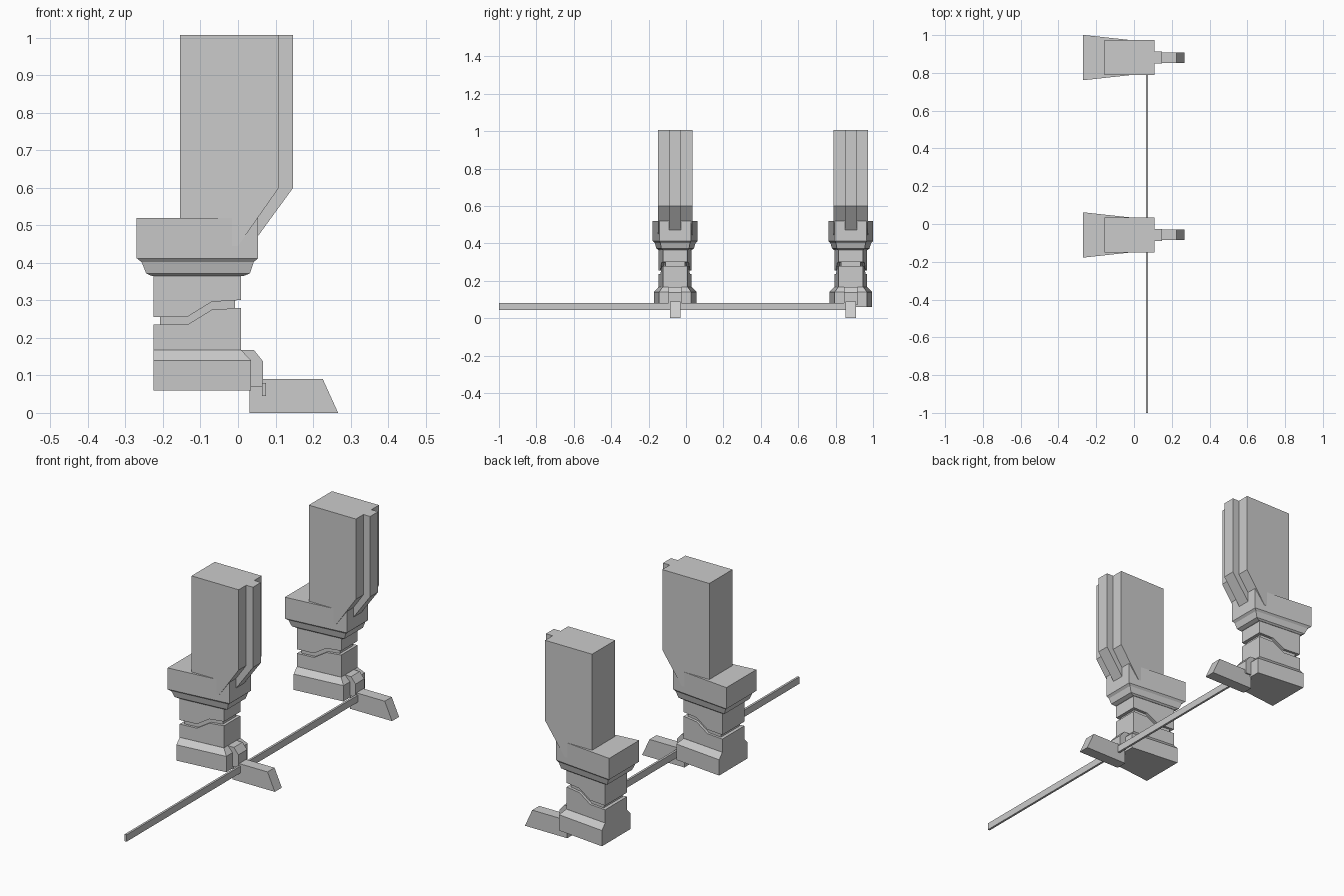
import bpy

if "Cube" in bpy.data.objects:
    bpy.data.objects.remove(bpy.data.objects["Cube"])

CENTRES = {"front": -0.058, "back": 0.881}


def make(name, verts, faces, y):
    mesh = bpy.data.meshes.new(name)
    mesh.from_pydata(verts, [], faces)
    obj = bpy.data.objects.new(name, mesh)
    obj.location.y = y
    bpy.context.collection.objects.link(obj)
    return obj


def plate(name, profile, back, front, y):
    """Extrude an anticlockwise x-z profile in y; half width runs from back to front along x."""
    xs = [p[0] for p in profile]
    x0, x1 = min(xs), max(xs)
    half = lambda x: back + (front - back) * (x - x0) / (x1 - x0)
    n = len(profile)
    verts = [(x, s * half(x), z) for s in (-1, 1) for x, z in profile]
    faces = [tuple(range(n)), tuple(range(2 * n - 1, n - 1, -1))]
    faces += [(i, i + n, (i + 1) % n + n, (i + 1) % n) for i in range(n)]
    return make(name, verts, faces, y)


def stack(name, rings, y):
    """Loft trapezoid rings (z, x back, x front, half back, half front) upward."""
    verts, faces = [], []
    for z, x0, x1, hb, hf in rings:
        verts += [(x0, -hb, z), (x1, -hf, z), (x1, hf, z), (x0, hb, z)]
    for k in range(0, len(verts) - 4, 4):
        faces += [(k + i, k + (i + 1) % 4, k + 4 + (i + 1) % 4, k + 4 + i) for i in range(4)]
    t = len(verts) - 4
    faces += [(3, 2, 1, 0), (t, t + 1, t + 2, t + 3)]
    return make(name, verts, faces, y)


# zigzag split between lower and upper body
zigzag = [(-0.225, 0.235), (-0.135, 0.235), (-0.07, 0.275), (0.008, 0.28)]
GAP = 0.021

for tag, y in CENTRES.items():
    # wide foot block with sloped shoulder
    stack(tag + "_base", [(0.06, -0.225, 0.035, 0.114, 0.086),
                          (0.14, -0.225, 0.035, 0.114, 0.086),
                          (0.168, -0.225, 0.008, 0.088, 0.066)], y)
    # body halves and recessed core
    plate(tag + "_lower_body", [(-0.225, 0.165), (0.008, 0.165)] + zigzag[::-1], 0.088, 0.065, y)
    plate(tag + "_upper_body", [(x, z + GAP) for x, z in zigzag]
          + [(0.008, 0.37), (-0.225, 0.37)], 0.088, 0.065, y)
    stack(tag + "_core", [(0.2, -0.208, -0.008, 0.074, 0.052),
                          (0.34, -0.208, -0.008, 0.074, 0.052)], y)
    # stepped collar
    stack(tag + "_collar", [(0.365, -0.23, 0.015, 0.09, 0.067),
                            (0.372, -0.245, 0.032, 0.1, 0.074),
                            (0.402, -0.257, 0.042, 0.109, 0.079),
                            (0.412, -0.27, 0.053, 0.12, 0.085),
                            (0.52, -0.27, 0.053, 0.12, 0.085)], y)
    # tall shaft with front rib
    plate(tag + "_shaft", [(-0.155, 0.445), (0.0, 0.445), (0.109, 0.6),
                           (0.109, 1.007), (-0.155, 1.007)], 0.0925, 0.0925, y)
    plate(tag + "_shaft_rib", [(0.0, 0.46), (0.045, 0.46), (0.147, 0.6),
                               (0.147, 1.007), (0.09, 1.007), (0.09, 0.59)], 0.032, 0.032, y)
    # toe and its bracket
    plate(tag + "_toe_bracket", [(0.0, 0.07), (0.067, 0.07), (0.067, 0.137),
                                 (0.042, 0.168), (0.0, 0.168)], 0.035, 0.035, y)
    plate(tag + "_toe", [(0.03, 0), (0.267, 0), (0.226, 0.09), (0.03, 0.09)], 0.028, 0.028, y)

# long rail joining the toes
plate("rail", [(0.064, 0.045), (0.075, 0.045), (0.075, 0.08), (0.064, 0.08)],
      0.94, 0.94, -0.06)
